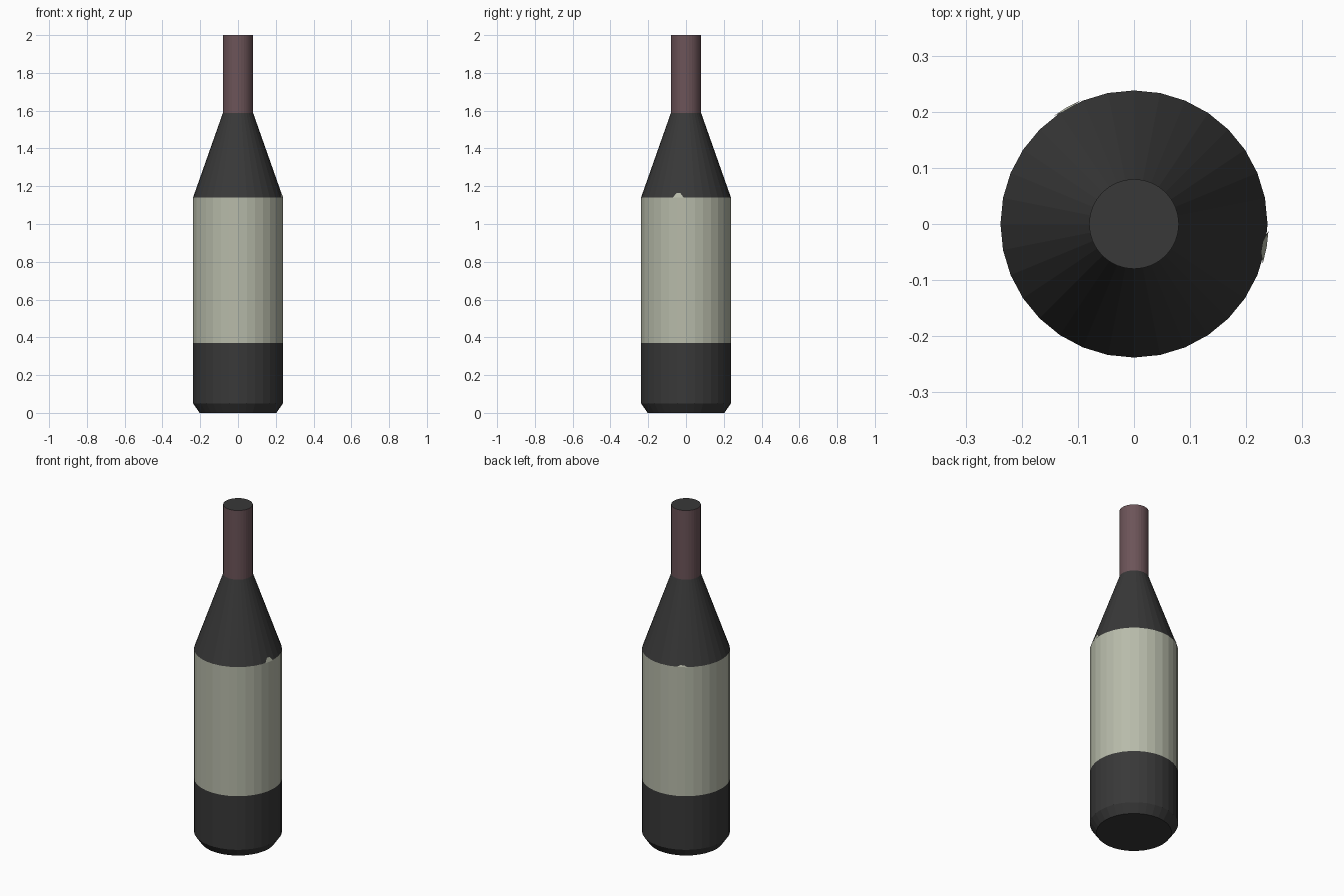
import bpy, bmesh, math

if "Cube" in bpy.data.objects:
    bpy.data.objects.remove(bpy.data.objects["Cube"])

SIDES = 32


def material(name, rgb):
    m = bpy.data.materials.new(name)
    m.diffuse_color = (*rgb, 1)
    m.use_nodes = True
    m.node_tree.nodes["Principled BSDF"].inputs["Base Color"].default_value = m.diffuse_color
    return m


glass = material("dark glass", (0.040, 0.040, 0.040))
paper = material("label paper", (0.475, 0.495, 0.400))
foil = material("neck foil", (0.150, 0.088, 0.098))


def finish(bm, name, mats):
    me = bpy.data.meshes.new(name)
    bm.to_mesh(me)
    bm.free()
    for m in mats:
        me.materials.append(m)
    ob = bpy.data.objects.new(name, me)
    bpy.context.collection.objects.link(ob)
    return ob


# Bottle: one lathed profile of (radius, height, colour of the band above)
profile = [(0.203, 0, 0), (0.238, 0.05, 0), (0.238, 0.37, 1),
           (0.238, 1.14, 0), (0.080, 1.588, 2), (0.080, 2.0, 0)]
bm = bmesh.new()
rings = []
for r, z, _ in profile:
    rings.append([bm.verts.new((r * math.cos(math.tau * i / SIDES),
                                r * math.sin(math.tau * i / SIDES), z))
                  for i in range(SIDES)])
for k in range(len(rings) - 1):
    a, b = rings[k], rings[k + 1]
    for i in range(SIDES):
        j = (i + 1) % SIDES
        bm.faces.new((a[i], a[j], b[j], b[i])).material_index = profile[k][2]
bm.faces.new(rings[0][::-1])
bm.faces.new(rings[-1])
finish(bm, "bottle", [glass, paper, foil])


# Small torn tips of the label that run up onto the shoulder
def label_tip(name, degrees, half_width, height):
    bm = bmesh.new()

    def point(d, z):
        r = 0.240 - (z - 1.14) * (0.158 / 0.448)
        a = math.radians(degrees + d)
        return bm.verts.new((r * math.cos(a), r * math.sin(a), z))
    w = half_width
    bm.faces.new([point(-w, 1.14), point(0, 1.14), point(w, 1.14),
                  point(w * 0.35, 1.14 + height), point(-w * 0.35, 1.14 + height)])
    finish(bm, name, [paper])


label_tip("label_tip_right", -10, 7, 0.024)
label_tip("label_tip_back", 120, 7, 0.010)
